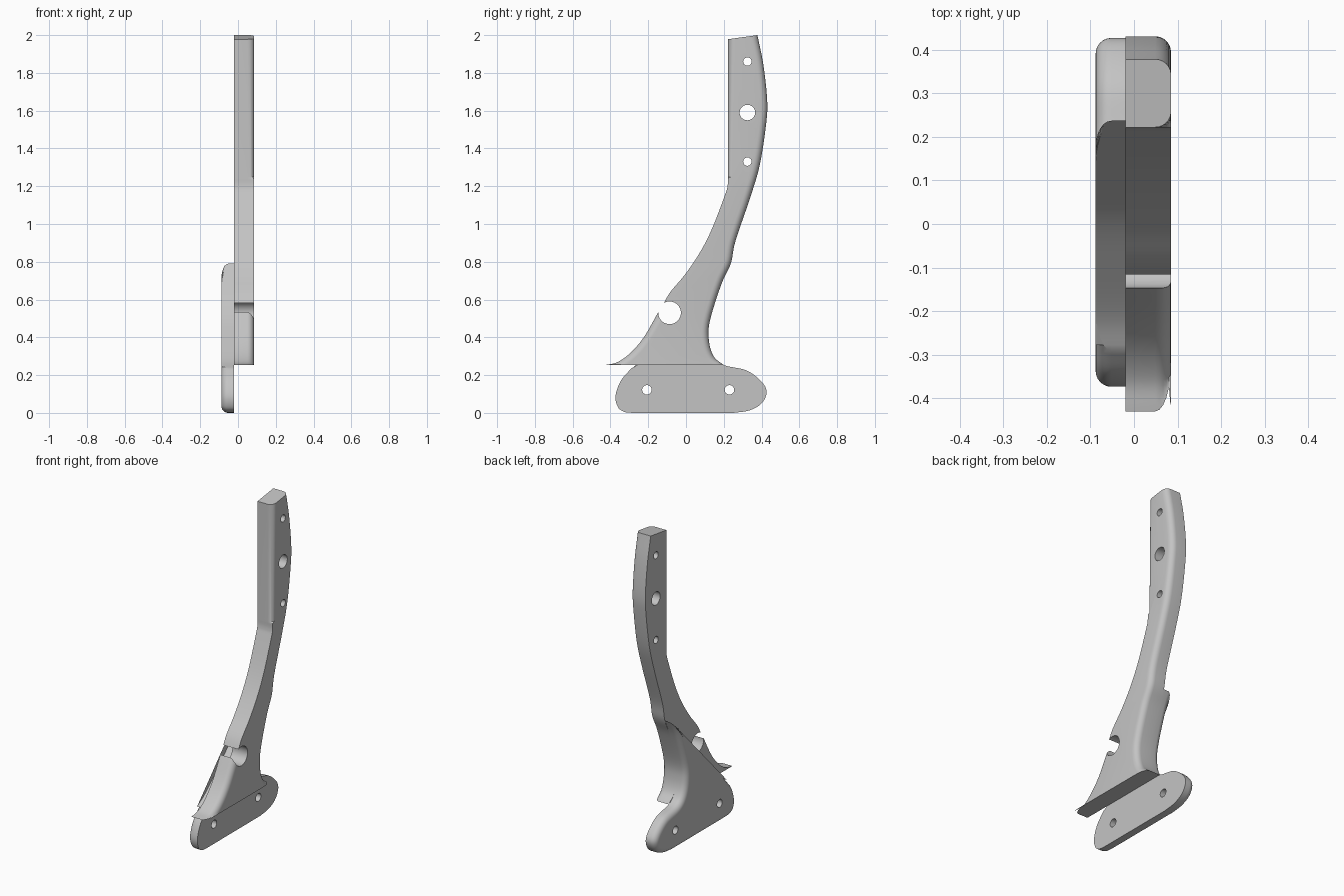
import bpy, bmesh, math
from mathutils import Vector

if "Cube" in bpy.data.objects:
    bpy.data.objects.remove(bpy.data.objects["Cube"])

ROUND = 0.036   # radius of the rounded outer edge
STEPS = 6

grey = bpy.data.materials.new("plain grey")
grey.use_nodes = True
grey.diffuse_color = (0.55, 0.55, 0.55, 1)
grey.node_tree.nodes["Principled BSDF"].inputs["Base Color"].default_value = (0.55, 0.55, 0.55, 1)


def smooth_path(keys, n=6):
    """Catmull-Rom curve through the keys, straight when there are two."""
    keys = [Vector(k) for k in keys]
    if len(keys) == 2:
        return keys
    ext = [2 * keys[0] - keys[1]] + keys + [2 * keys[-1] - keys[-2]]
    out = []
    for a, b, c, d in zip(ext, ext[1:], ext[2:], ext[3:]):
        for i in range(n):
            t = i / n
            out.append(0.5 * (2 * b + (c - a) * t + (2 * a - 5 * b + 4 * c - d) * t ** 2
                              + (3 * b - a - 3 * c + d) * t ** 3))
    return out + [keys[-1]]


def outline(segments):
    """Join (rounded, keys) segments into points and per-edge rounding flags."""
    pts, flags = [], []
    for rounded, keys in segments:
        path = smooth_path(keys)
        pts += path[:-1]
        flags += [rounded] * (len(path) - 1)
    return pts, flags


def inset(pts, flags, dist, limit):
    """Offset rounded edges inward; sharp edges keep their line."""
    out = []
    for i, p in enumerate(pts):
        d1 = (p - pts[i - 1]).normalized()
        d2 = (pts[(i + 1) % len(pts)] - p).normalized()
        n1, n2 = Vector((-d1.y, d1.x)), Vector((-d2.y, d2.x))
        a, b = flags[i - 1] * dist, flags[i] * dist
        det = n1.x * n2.y - n1.y * n2.x
        if abs(det) > 0.3:
            v = Vector(((a * n2.y - b * n1.y) / det, (b * n1.x - a * n2.x) / det))
        else:
            v = (n1 + n2).normalized() * (a + b) / 2
        out.append(limit(p + v, dist / ROUND))
    return out


def make_part(name, segments, inner, outer, limit, holes):
    pts, flags = outline(segments)
    side = 1 if outer > inner else -1
    layers = [(inner, pts)]
    for k in range(STEPS + 1):
        ang = k / STEPS * math.pi / 2
        x = outer - side * ROUND * (1 - math.sin(ang))
        layers.append((x, inset(pts, flags, ROUND * (1 - math.cos(ang)), limit) if k else pts))
    bm = bmesh.new()
    rings = [[bm.verts.new((x, p.x, p.y)) for p in ring] for x, ring in layers]
    n = len(pts)
    for lo, hi in zip(rings, rings[1:]):
        for i in range(n):
            j = (i + 1) % n
            bm.faces.new((lo[i], lo[j], hi[j], hi[i]))
    bm.faces.new(rings[0][::-1])
    bm.faces.new(rings[-1])
    bmesh.ops.remove_doubles(bm, verts=bm.verts, dist=0.0004)
    bmesh.ops.recalc_face_normals(bm, faces=bm.faces)
    mesh = bpy.data.meshes.new(name)
    bm.to_mesh(mesh)
    bm.free()
    obj = bpy.data.objects.new(name, mesh)
    bpy.context.collection.objects.link(obj)
    mesh.materials.append(grey)

    # Drill the holes across the thickness
    cutters = []
    for y, z, r in holes:
        bpy.ops.mesh.primitive_cylinder_add(vertices=40, radius=r, depth=0.6, location=(0, y, z),
                                            rotation=(0, math.pi / 2, 0))
        cutter = bpy.context.object
        cutter.name = "hole_cutter"
        cutter.hide_render = True
        cutter.data.materials.append(grey)
        mod = obj.modifiers.new("hole", "BOOLEAN")
        mod.operation, mod.solver, mod.object = "DIFFERENCE", "EXACT", cutter
        cutters.append(cutter)
    bpy.context.view_layer.update()
    cut = bpy.data.meshes.new_from_object(obj.evaluated_get(bpy.context.evaluated_depsgraph_get()))
    obj.modifiers.clear()
    obj.data = cut
    for cutter in cutters:
        bpy.data.objects.remove(cutter)
    bpy.ops.object.select_all(action="DESELECT")
    obj.select_set(True)
    bpy.context.view_layer.objects.active = obj
    bpy.ops.object.shade_smooth_by_angle(angle=math.radians(30))


# Lower end of the arm and upper tip of the foot plate
FLOOR = 0.253
TIP = Vector((0.237, 0.79))


def arm_limit(p, t):
    if p.y < FLOOR + 0.001:
        return Vector((min(max(p.x, -0.43 + 0.11 * t), 0.2 - 0.07 * t), FLOOR))
    return p


def plate_limit(p, t):
    top = TIP + Vector((-0.06, -0.08)) * t
    return top if p.y > top.y else p


# Back curve shared by both parts, bottom to top
low_back = [(0.2, FLOOR), (0.146, 0.3), (0.121, 0.385), (0.127, 0.49), (0.187, 0.68), TIP]
high_back = [(0.262, 0.91), (0.34, 1.14), (0.39, 1.31), (0.423, 1.52), (0.43, 1.65),
             (0.41, 1.84), (0.378, 2.0)]

# Curved arm
make_part("arm", [
    (0, [(0.378, 2.0), (0.222, 1.978)]),
    (1, [(0.222, 1.978), (0.222, 1.25)]),
    (0, [(0.222, 1.25), (0.22, 1.2), (0.205, 1.15), (0.138, 0.976), (0.074, 0.85), (-0.005, 0.733),
         (-0.085, 0.637), (-0.125, 0.565)]),
    (1, [(-0.125, 0.565), (-0.145, 0.537), (-0.217, 0.41), (-0.286, 0.325), (-0.36, 0.27),
         (-0.43, FLOOR)]),
    (0, [(-0.43, FLOOR), (0.2, FLOOR)]),
    (1, low_back + high_back),
], -0.02, 0.085, arm_limit,
    [(0.325, 1.86, 0.022), (0.325, 1.59, 0.041), (0.325, 1.33, 0.022), (-0.087, 0.53, 0.06)])

# Foot plate with a tapering tongue that follows the back of the arm
make_part("foot_plate", [
    (0, [TIP, (0.13, 0.645), (0.02, 0.495), (-0.11, 0.37), (-0.215, 0.28), (-0.29, 0.235)]),
    (1, [(-0.29, 0.235), (-0.345, 0.17), (-0.373, 0.09), (-0.36, 0.03), (-0.325, 0.005), (-0.28, 0)]),
    (1, [(-0.28, 0), (0.25, 0)]),
    (1, [(0.25, 0), (0.335, 0.013), (0.4, 0.05), (0.427, 0.11), (0.4, 0.165), (0.32, 0.225)]
     + low_back),
], -0.02, -0.088, plate_limit,
    [(-0.207, 0.122, 0.025), (0.23, 0.122, 0.025)])
